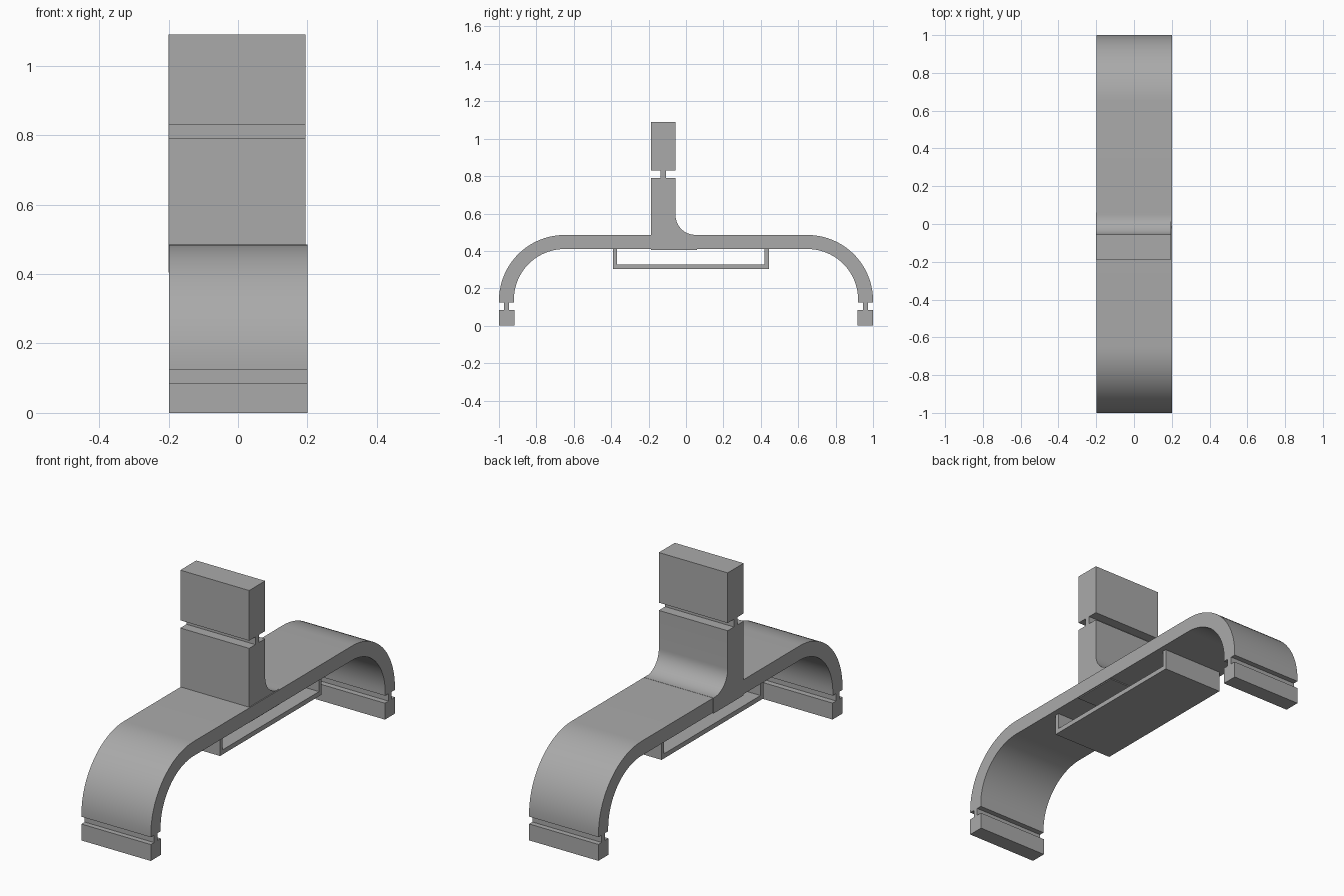
import bpy, bmesh, math

if "Cube" in bpy.data.objects:
    bpy.data.objects.remove(bpy.data.objects["Cube"])

grey = bpy.data.materials.new("plain grey")
grey.diffuse_color = (0.4, 0.4, 0.4, 1)
grey.use_nodes = True
grey.node_tree.nodes["Principled BSDF"].inputs["Base Color"].default_value = grey.diffuse_color


def arc(cy, cz, r, a0, a1, n=20):
    """Points (y, z) along a circular arc, angles in degrees."""
    return [(cy + r * math.cos(math.radians(a0 + (a1 - a0) * i / n)),
             cz + r * math.sin(math.radians(a0 + (a1 - a0) * i / n)))
            for i in range(n + 1)]


def extrude_profile(name, pts, x0, x1):
    """Extrude a closed (y, z) outline along x."""
    bm = bmesh.new()
    face = bm.faces.new([bm.verts.new((x0, y, z)) for y, z in pts])
    new = bmesh.ops.extrude_face_region(bm, geom=[face])["geom"]
    bmesh.ops.translate(bm, vec=(x1 - x0, 0, 0),
                        verts=[v for v in new if isinstance(v, bmesh.types.BMVert)])
    bmesh.ops.recalc_face_normals(bm, faces=bm.faces)
    me = bpy.data.meshes.new(name)
    bm.to_mesh(me)
    bm.free()
    me.materials.append(grey)
    ob = bpy.data.objects.new(name, me)
    bpy.context.collection.objects.link(ob)
    bpy.ops.object.select_all(action='DESELECT')
    ob.select_set(True)
    bpy.context.view_layer.objects.active = ob
    bpy.ops.object.shade_smooth_by_angle(angle=math.radians(30))
    return ob


# Arched strap with notched feet: half outline, mirrored in y
outer = [(1, 0), (1, 0.085), (0.973, 0.085), (0.973, 0.123), (1, 0.123)]
outer += arc(0.65, 0.135, 0.35, 0, 90)
inner = arc(0.65, 0.14, 0.27, 90, 0)
inner += [(0.92, 0.123), (0.947, 0.123), (0.947, 0.085), (0.918, 0.085), (0.918, 0)]
mirror = lambda pts: [(-y, z) for y, z in reversed(pts)]
extrude_profile("arched_strap", outer + mirror(outer) + mirror(inner) + inner, -0.198, 0.2)

# Upright post with fillet at its base and a notch near the top
post = [(-0.187, 0.405), (0.06, 0.405), (0.06, 0.486)]
post += arc(0.05, 0.592, 0.106, 270, 180, 14)
post += [(-0.056, 0.79), (-0.107, 0.79), (-0.107, 0.83), (-0.056, 0.83), (-0.056, 1.09),
         (-0.187, 1.09), (-0.187, 0.83), (-0.136, 0.83), (-0.136, 0.79), (-0.187, 0.79)]
extrude_profile("upright_post", post, -0.2, 0.195)

# Thin U-shaped bracket hanging below the strap
bracket = [(-0.39, 0.412), (-0.39, 0.303), (0.443, 0.303), (0.443, 0.412),
           (0.421, 0.412), (0.421, 0.327), (-0.368, 0.327), (-0.368, 0.412)]
extrude_profile("under_bracket", bracket, -0.17, 0.17)
